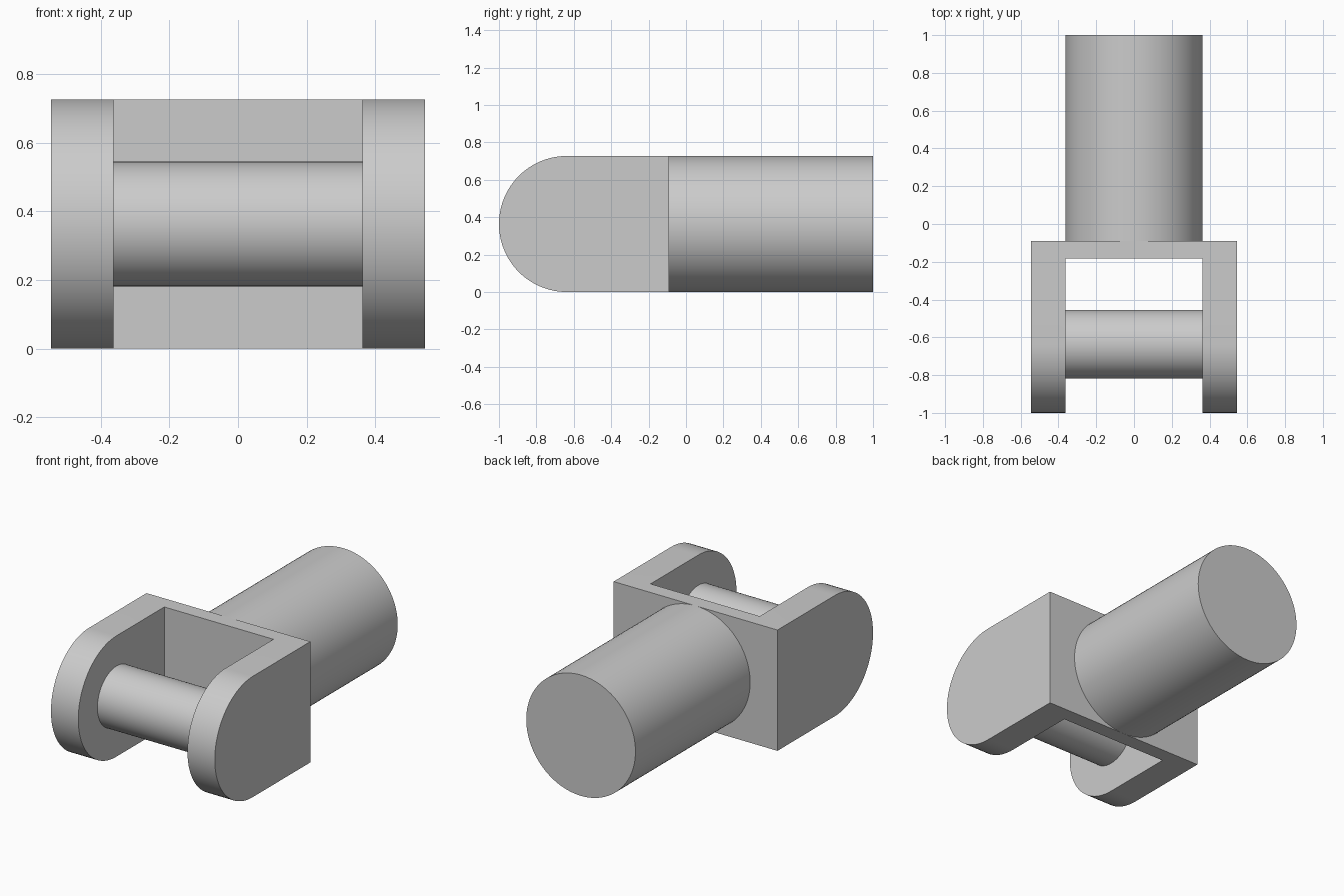
import bpy
import bmesh
from math import pi, sin, cos, radians

if "Cube" in bpy.data.objects:
    bpy.data.objects.remove(bpy.data.objects["Cube"])

U = 1 / 11            # design module
R = 4 * U             # outer radius, also the centre height
PIN_Y = -1 + R        # axis of the rounded fork ends
PLATE_BACK = -U

grey = bpy.data.materials.new("plain grey")
grey.use_nodes = True
grey.diffuse_color = (0.6, 0.6, 0.6, 1)
grey.node_tree.nodes["Principled BSDF"].inputs["Base Color"].default_value = (0.6, 0.6, 0.6, 1)


def finish(obj, name):
    obj.name = obj.data.name = name
    obj.data.materials.clear()
    obj.data.materials.append(grey)
    bpy.ops.object.select_all(action="DESELECT")
    obj.select_set(True)
    bpy.context.view_layer.objects.active = obj
    bpy.ops.object.shade_smooth_by_angle(angle=radians(30))


def cylinder(name, radius, length, location, rotation):
    bpy.ops.mesh.primitive_cylinder_add(vertices=96, radius=radius, depth=length,
                                        location=location, rotation=rotation)
    finish(bpy.context.object, name)


# Fork: rounded side profile extruded across the width
steps = 48
outline = [(PLATE_BACK, 0), (PLATE_BACK, 2 * R)]
for i in range(steps + 1):
    a = pi / 2 + pi * i / steps
    outline.append((PIN_Y + R * cos(a), R + R * sin(a)))
bm = bmesh.new()
face = bm.faces.new([bm.verts.new((-6 * U, y, z)) for y, z in outline])
ext = bmesh.ops.extrude_face_region(bm, geom=[face])
new_verts = [g for g in ext["geom"] if isinstance(g, bmesh.types.BMVert)]
bmesh.ops.translate(bm, verts=new_verts, vec=(12 * U, 0, 0))
bmesh.ops.recalc_face_normals(bm, faces=bm.faces)
mesh = bpy.data.meshes.new("fork")
bm.to_mesh(mesh)
bm.free()
fork = bpy.data.objects.new("fork", mesh)
bpy.context.collection.objects.link(fork)

# Slot between the two arms, leaving the back plate
bpy.ops.mesh.primitive_cube_add(size=1, location=(0, -2 * U - 1, R))
slot = bpy.context.object
slot.name = "slot_cutter"
slot.scale = (8 * U, 2, 2)
slot.hide_render = True
bpy.context.view_layer.update()
cut = fork.modifiers.new("slot", "BOOLEAN")
cut.operation = "DIFFERENCE"
cut.solver = "EXACT"
cut.object = slot
bpy.context.view_layer.objects.active = fork
bpy.ops.object.modifier_apply(modifier=cut.name)
bpy.data.objects.remove(slot)
finish(fork, "fork")

# Cross pin between the arms, and the shaft behind the plate
cylinder("cross_pin", 2 * U, 8 * U, (0, PIN_Y, R), (0, pi / 2, 0))
cylinder("shaft", R, 1 - PLATE_BACK, (0, (1 + PLATE_BACK) / 2, R), (pi / 2, 0, 0))
